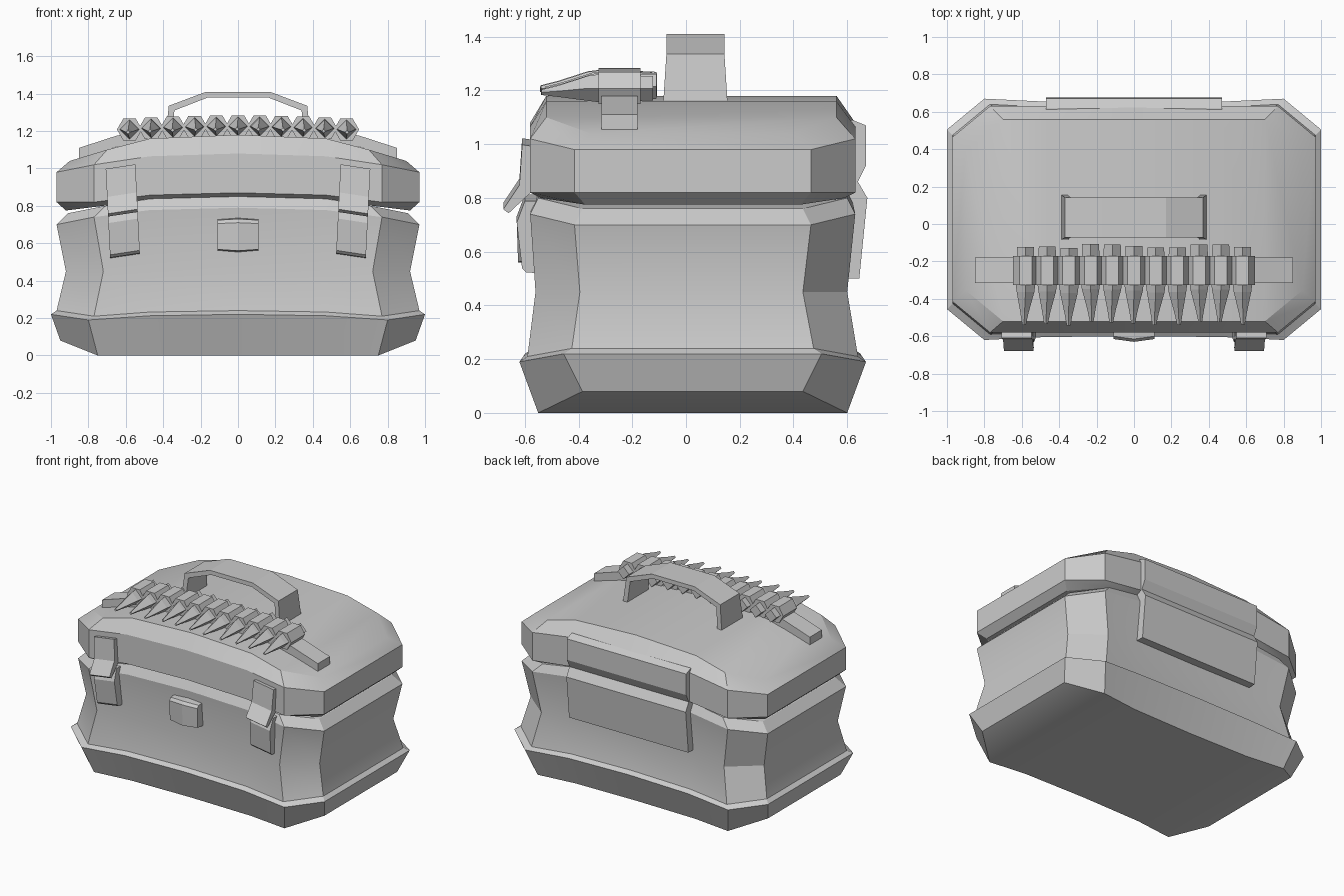
import bpy, bmesh, math, random
from mathutils import Vector

old = bpy.data.objects.get("Cube")
if old:
    bpy.data.objects.remove(old, do_unlink=True)
random.seed(4)

grey = bpy.data.materials.new("plain grey")
grey.use_nodes = True
tone = (0.6, 0.6, 0.6, 1)
grey.diffuse_color = tone
grey.node_tree.nodes["Principled BSDF"].inputs["Base Color"].default_value = tone


def finish(name, bm, smooth=False):
    bmesh.ops.recalc_face_normals(bm, faces=bm.faces)
    mesh = bpy.data.meshes.new(name)
    bm.to_mesh(mesh)
    bm.free()
    mesh.materials.append(grey)
    ob = bpy.data.objects.new(name, mesh)
    bpy.context.collection.objects.link(ob)
    if smooth:
        bpy.ops.object.select_all(action='DESELECT')
        ob.select_set(True)
        bpy.context.view_layer.objects.active = ob
        bpy.ops.object.shade_smooth_by_angle(angle=math.radians(25))
    return ob


def loft(bm, loops, caps=True):
    rows = [[bm.verts.new(p) for p in loop] for loop in loops]
    n = len(rows[0])
    for a, b in zip(rows, rows[1:]):
        for i in range(n):
            j = (i + 1) % n
            bm.faces.new((a[i], a[j], b[j], b[i]))
    if caps:
        bm.faces.new(rows[0])
        bm.faces.new(rows[-1])
    return rows


def prism_x(name, profile, x0, x1):
    """Extrude a (y, z) profile along x."""
    bm = bmesh.new()
    loft(bm, [[(x, y, z) for y, z in profile] for x in (x0, x1)])
    return finish(name, bm)


def prism_y(name, profile, y0, y1):
    """Extrude an (x, z) profile along y."""
    bm = bmesh.new()
    loft(bm, [[(x, y, z) for x, z in profile] for y in (y0, y1)])
    return finish(name, bm)


def ring(xs, yf, yb, zs, zc, arch, push):
    """Cut-corner outline with an arched, slightly hollow front and back."""
    xc = xs - 0.2

    def half(y, inward):
        pts = [(xs, y + inward * 0.165, zs), (xc, y, zc),
               (0.47, y + inward * push * 0.8, zc + arch * 0.75),
               (0, y + inward * push, zc + arch)]
        return pts + [(-x, yy, z) for x, yy, z in reversed(pts[:3])]
    return half(yf, 1) + half(yb, -1)[::-1]


def shell(name, rings):
    bm = bmesh.new()
    rows = loft(bm, [ring(*r) for r in rings], caps=False)
    for row in (rows[0], rows[-1]):
        front, back = row[:7], row[7:][::-1]
        for i in range(6):
            bm.faces.new((front[i], front[i + 1], back[i + 1], back[i]))
    return finish(name, bm, True)


# Case body: flared foot, pinched waist, bevelled rim
shell("case_body", [
    (0.95, -0.55, 0.60, 0.08, 0.00, 0.00, 0.04),
    (1.00, -0.62, 0.67, 0.22, 0.19, 0.03, 0.02),
    (0.97, -0.59, 0.64, 0.24, 0.21, 0.03, 0.02),
    (0.92, -0.56, 0.60, 0.45, 0.45, 0.00, 0.02),
    (0.97, -0.58, 0.63, 0.70, 0.74, 0.05, 0.01),
    (0.91, -0.55, 0.60, 0.76, 0.80, 0.05, 0.01)])

# Arched lid
shell("case_lid", [
    (0.92, -0.54, 0.59, 0.775, 0.80, 0.05, 0),
    (0.97, -0.58, 0.63, 0.82, 0.82, 0.05, 0),
    (0.97, -0.58, 0.63, 0.98, 1.02, 0.06, 0),
    (0.90, -0.52, 0.56, 1.04, 1.10, 0.08, 0)])

# Carrying handle: arched band, narrower at the top
outer = [(0.39, 1.15), (0.37, 1.335), (0.17, 1.41)]
inner = [(0.355, 1.15), (0.34, 1.31), (0.16, 1.38)]


def mirrored(pts):
    return pts + [(-x, z) for x, z in reversed(pts)]


handle = prism_y("carry_handle", mirrored(outer) + mirrored(inner)[::-1], -0.085, 0.155)
for v in handle.data.vertices:
    if v.co.z > 1.3:
        v.co.y = 0.035 + (v.co.y - 0.035) * 0.9

# Rear hinge plates
prism_x("hinge_lid_plate", [(0.55, 0.86), (0.64, 0.86), (0.67, 0.92),
                            (0.67, 1.07), (0.62, 1.09), (0.55, 1.09)], -0.47, 0.47)
prism_x("hinge_body_plate", [(0.55, 0.5), (0.645, 0.5), (0.675, 0.8),
                             (0.64, 0.86), (0.55, 0.86)], -0.47, 0.47)

# Front latches, each a flared flap over a catch plate
flap = [(-0.54, 1.0), (-0.61, 1.01), (-0.62, 0.86), (-0.68, 0.77),
        (-0.66, 0.755), (-0.58, 0.83), (-0.54, 0.84)]
catch = [(-0.52, 0.8), (-0.60, 0.8), (-0.63, 0.72), (-0.61, 0.55),
         (-0.595, 0.535), (-0.52, 0.53)]
for side, label in ((1, "left"), (-1, "right")):
    for part, profile in (("latch_flap", flap), ("latch_catch", catch)):
        ob = prism_x(label + "_" + part, profile, side * 0.535, side * 0.695)
        for v in ob.data.vertices:
            v.co.z -= 0.15 * (abs(v.co.x) - 0.615)
            v.co.x += side * 0.05 * (v.co.z - 0.75)

# Lock block with a ridge down the middle
bm = bmesh.new()
lock = [(-0.5, 0.74), (-0.6, 0.73), (-0.615, 0.71), (-0.61, 0.56), (-0.5, 0.55)]
loft(bm, [[(x, y - d, z + s * (z - 0.65)) for y, z in lock]
          for x, d, s in ((-0.11, 0, -0.08), (0, 0.015, 0), (0.11, 0, -0.08))])
finish("front_lock", bm)

# Strap lying over the lid
top = [(0.85, 1.11), (0.65, 1.175), (0.45, 1.21), (0.15, 1.225)]
under = [(x, z - 0.06) for x, z in top]
prism_y("top_strap", mirrored(top) + mirrored(under)[::-1], -0.315, -0.18)

# Row of loops, each holding a pointed spike
count = 11
for i in range(count):
    x = -0.58 + 1.16 * i / (count - 1)
    z = 1.225 - 0.05 * x * x

    def polygon(y, r, sides, turn, cx, cz):
        return [(cx + r * math.cos(turn + k * math.tau / sides), y,
                 cz + r * math.sin(turn + k * math.tau / sides)) for k in range(sides)]

    bm = bmesh.new()
    loft(bm, [polygon(y, 0.067, 6, 0, x, z) for y in (-0.325, -0.17)])
    finish(f"strap_loop_{i + 1}", bm)

    bm = bmesh.new()
    slide = random.uniform(-0.01, 0.015)
    lean = random.uniform(-0.01, 0.01)
    loft(bm, [polygon(y + slide, r, 4, 0, x + lean * t, z - 0.015 * t)
              for y, r, t in ((-0.12, 0.045, 0), (-0.32, 0.052, 0), (-0.36, 0.047, 0),
                              (-0.47, 0.022, 0.7), (-0.535, 0.01, 1))])
    finish(f"spike_{i + 1}", bm)
